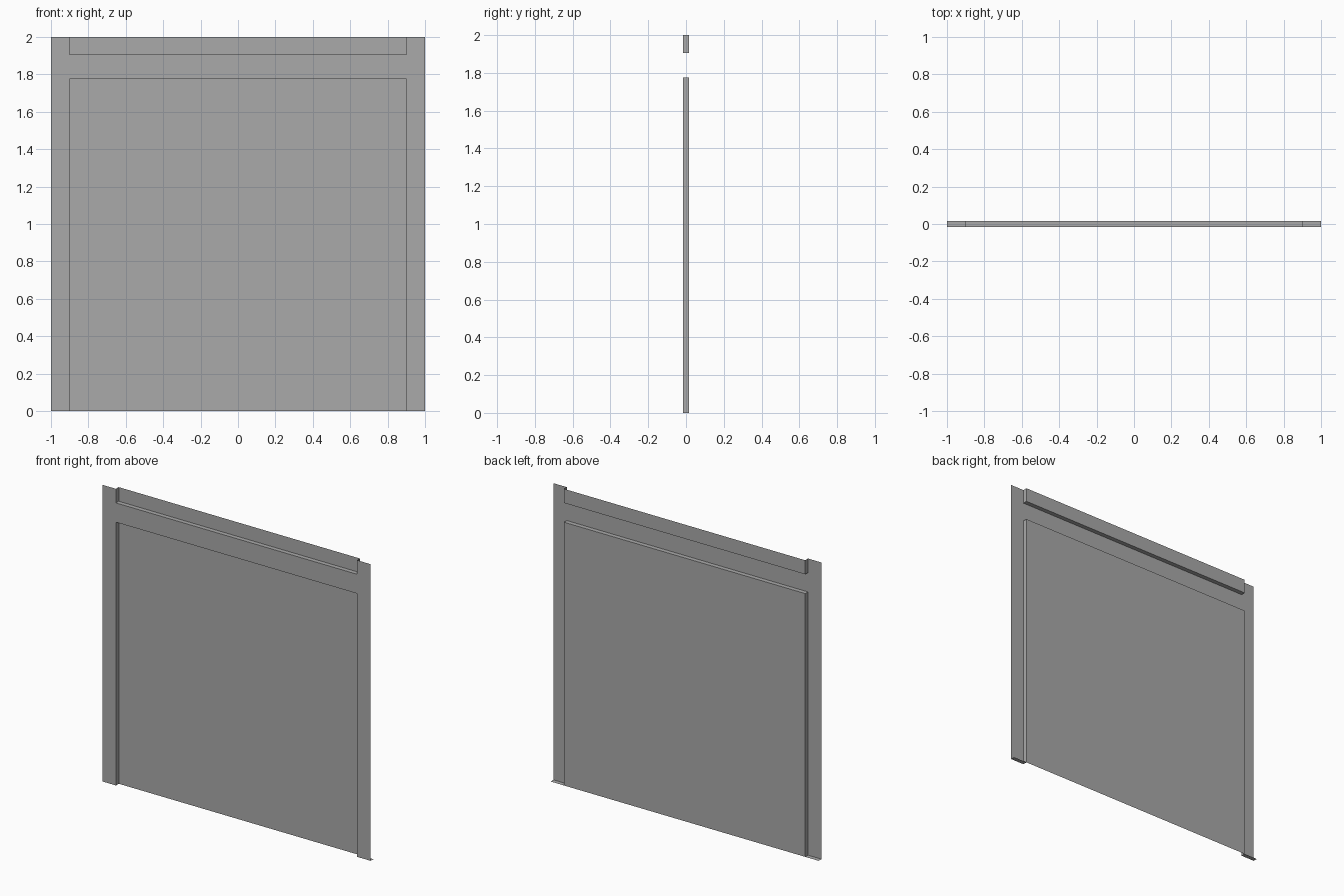
import bpy
import bmesh

cube = bpy.data.objects.get("Cube")
if cube:
    bpy.data.objects.remove(cube, do_unlink=True)

FRONT, BACK = -0.015, 0.015      # planes of the frame and the recessed sheets
OUT, IN = 1.0, 0.9               # half widths of frame and opening
DOOR_TOP, BAND, TOP = 1.775, 1.905, 2.0

grey = bpy.data.materials.new("plain grey")
grey.use_nodes = True
colour = (0.4, 0.4, 0.4, 1)
grey.diffuse_color = colour
grey.node_tree.nodes["Principled BSDF"].inputs["Base Color"].default_value = colour


def make(name, quads):
    """Single-skin sheet object from a list of four-corner faces."""
    bm = bmesh.new()
    for quad in quads:
        bm.faces.new([bm.verts.new(p) for p in quad])
    bmesh.ops.remove_doubles(bm, verts=bm.verts, dist=1e-5)
    mesh = bpy.data.meshes.new(name)
    bm.to_mesh(mesh)
    bm.free()
    mesh.materials.append(grey)
    obj = bpy.data.objects.new(name, mesh)
    bpy.context.collection.objects.link(obj)


def upright(x0, x1, z0, z1, y):
    """Front-facing upright rectangle."""
    return [(x0, y, z0), (x1, y, z0), (x1, y, z1), (x0, y, z1)]


def level(x0, x1, z):
    """Horizontal strip spanning the wall depth, facing up."""
    return [(x0, FRONT, z), (x1, FRONT, z), (x1, BACK, z), (x0, BACK, z)]


def side(x, z0, z1):
    """Strip across the wall depth at one side, facing the centre."""
    quad = [(x, FRONT, z0), (x, BACK, z0), (x, BACK, z1), (x, FRONT, z1)]
    return quad if x < 0 else quad[::-1]


# Front frame: posts cut at the rail heights, and the rail between them
levels = [0, DOOR_TOP, BAND, TOP]
frame = [upright(-IN, IN, DOOR_TOP, BAND, FRONT)]
for z0, z1 in zip(levels, levels[1:]):
    frame += [upright(-OUT, -IN, z0, z1, FRONT), upright(IN, OUT, z0, z1, FRONT)]
make("front_frame", frame)

# Feet closing the posts at the floor
for name, x0, x1 in (("right_post_foot", -OUT, -IN), ("left_post_foot", IN, OUT)):
    make(name, [level(x0, x1, 0)[::-1]])

# Recessed door panel with its jambs and head
make("door_panel", [upright(-IN, IN, 0, DOOR_TOP, BACK)])
make("door_reveal", [side(-IN, 0, DOOR_TOP), side(IN, 0, DOOR_TOP),
                     level(-IN, IN, DOOR_TOP)[::-1]])

# Recessed top band with its ends and ledge
make("top_band", [upright(-IN, IN, BAND, TOP, BACK)])
make("top_band_reveal", [side(-IN, BAND, TOP), side(IN, BAND, TOP),
                         level(-IN, IN, BAND)])
